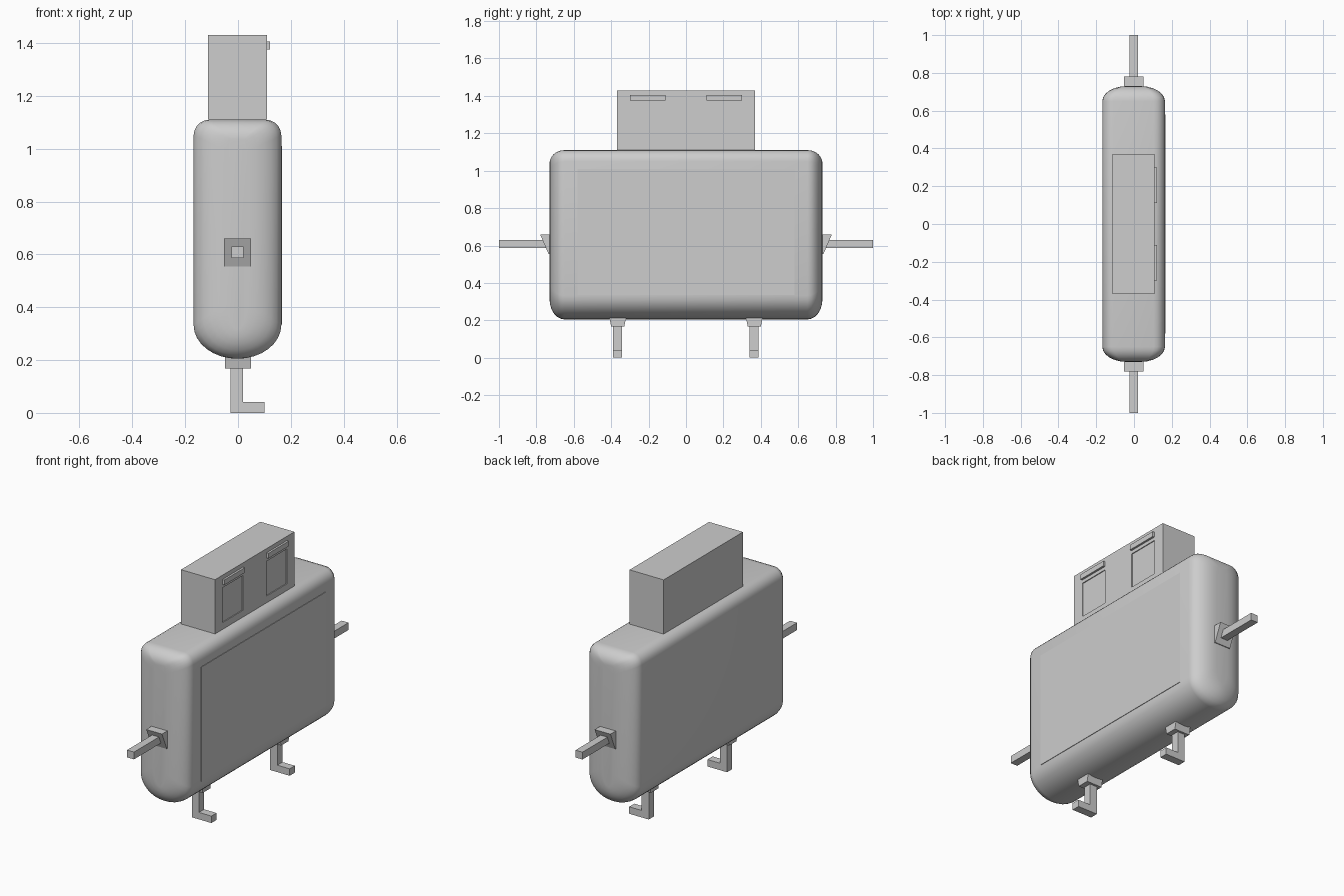
import bpy, bmesh, math

if "Cube" in bpy.data.objects:
    bpy.data.objects.remove(bpy.data.objects["Cube"])

grey = bpy.data.materials.new("plain grey")
grey.diffuse_color = (0.61, 0.61, 0.61, 1)
grey.use_nodes = True
grey.node_tree.nodes["Principled BSDF"].inputs["Base Color"].default_value = grey.diffuse_color


def finish(name, bm, smooth=None):
    bmesh.ops.recalc_face_normals(bm, faces=bm.faces[:])
    me = bpy.data.meshes.new(name)
    bm.to_mesh(me)
    bm.free()
    me.materials.append(grey)
    ob = bpy.data.objects.new(name, me)
    bpy.context.collection.objects.link(ob)
    if smooth:
        bpy.ops.object.select_all(action='DESELECT')
        ob.select_set(True)
        bpy.context.view_layer.objects.active = ob
        bpy.ops.object.shade_smooth_by_angle(angle=math.radians(smooth))
    return ob


def skin(rings, first_cap=True):
    """Skin a list of equal-length rings and close the ends."""
    bm = bmesh.new()
    vs = [[bm.verts.new(p) for p in r] for r in rings]
    n = len(rings[0])
    for a, b in zip(vs, vs[1:]):
        for i in range(n):
            j = (i + 1) % n
            bm.faces.new((a[i], a[j], b[j], b[i]))
    if first_cap:
        bm.faces.new(vs[0])
    bm.faces.new(vs[-1])
    bmesh.ops.recalc_face_normals(bm, faces=bm.faces[:])
    return bm


def loft(name, rings, smooth=None):
    return finish(name, skin(rings), smooth)


def box_rings(x0, x1, y0, y1, z0, z1):
    base = [(x0, y0), (x1, y0), (x1, y1), (x0, y1)]
    return [[(x, y, z) for x, y in base] for z in (z0, z1)]


def box(name, *size):
    return loft(name, box_rings(*size))


# Body: section with round bottom and softer top corners, lofted along y
R = 0.166
half = []
for i in range(9):                                   # round bottom
    t = math.radians(90 * i / 8)
    half.append((R * math.sin(t), 0.333 - 0.128 * math.cos(t)))
for i in range(6):                                   # top corner
    t = math.radians(90 * i / 5)
    half.append((0.106 + 0.06 * math.cos(t), 1.05 + 0.06 * math.sin(t)))
section = half + [(-x, z) for x, z in reversed(half[1:])]


def body_ring(y, d):
    """Section at y, drawn in by d at the sides, top and bottom."""
    s = (R - d) / R
    lo, hi = 0.205 + 0.85 * d, 1.11 - 0.55 * d
    return [(x * s - 0.002, y, lo + (z - 0.205) / 0.905 * (hi - lo)) for x, z in section]


steps = [math.radians(90 * i / 6) for i in range(7)]
ends = [(0.65 + 0.08 * math.sin(t), 0.13 * (1 - math.cos(t))) for t in steps]
loft("body", [body_ring(-y, d) for y, d in reversed(ends)]
     + [body_ring(y, d) for y, d in ends], 40)

# Front panel: a thin plate on the body
box("front_panel", 0.163, 0.167, -0.58, 0.58, 0.335, 1.01)

# Head block with two shallow square eye recesses
bm = skin(box_rings(-0.113, 0.109, -0.37, 0.37, 1.11, 1.43), first_cap=False)
cuts = [((0, y, 0), (0, 1, 0)) for y in (-0.30, -0.11, 0.11, 0.30)]
cuts += [((0, 0, z), (0, 0, 1)) for z in (1.15, 1.355)]
for co, no in cuts:
    bmesh.ops.bisect_plane(bm, geom=bm.verts[:] + bm.edges[:] + bm.faces[:],
                           plane_co=co, plane_no=no)
bm.normal_update()
eyes = []
for f in bm.faces:
    c = f.calc_center_median()
    if f.normal.x > 0.9 and 0.11 < abs(c.y) < 0.30 and 1.15 < c.z < 1.355:
        eyes.append(f)
for f in bmesh.ops.extrude_discrete_faces(bm, faces=eyes)["faces"]:
    bmesh.ops.translate(bm, verts=f.verts[:], vec=(-0.005, 0, 0))
finish("head", bm)

for s, side in ((-1, "left"), (1, "right")):
    # Brow ridge
    y0, y1 = sorted((s * 0.11, s * 0.30))
    box(side + "_brow", 0.105, 0.121, y0, y1, 1.375, 1.405)

    # Sleeve with a slanted open face, and a square arm
    cuff = [(0.715, 0.66), (0.78, 0.66), (0.735, 0.555), (0.715, 0.555)]
    loft(side + "_sleeve", [[(x, s * y, z) for y, z in cuff] for x in (-0.053, 0.05)])
    y0, y1 = sorted((s * 0.74, s * 1.0))
    box(side + "_arm", -0.024, 0.021, y0, y1, 0.587, 0.63)

    # Trouser cuff, tapered
    c = s * 0.365
    loft(side + "_cuff", [[(x * 0.05, c + y * w, z) for x, y in
         ((-1, -1), (1, -1), (1, 1), (-1, 1))]
         for z, w in ((0.168, 0.035), (0.215, 0.045))])

    # Leg and foot as one bent bar
    bar = [(-0.028, 0.0), (0.1, 0.0), (0.1, 0.041), (0.019, 0.041),
           (0.019, 0.17), (-0.028, 0.17)]
    loft(side + "_leg", [[(x, y, z) for x, z in bar] for y in (c - 0.026, c + 0.022)])
